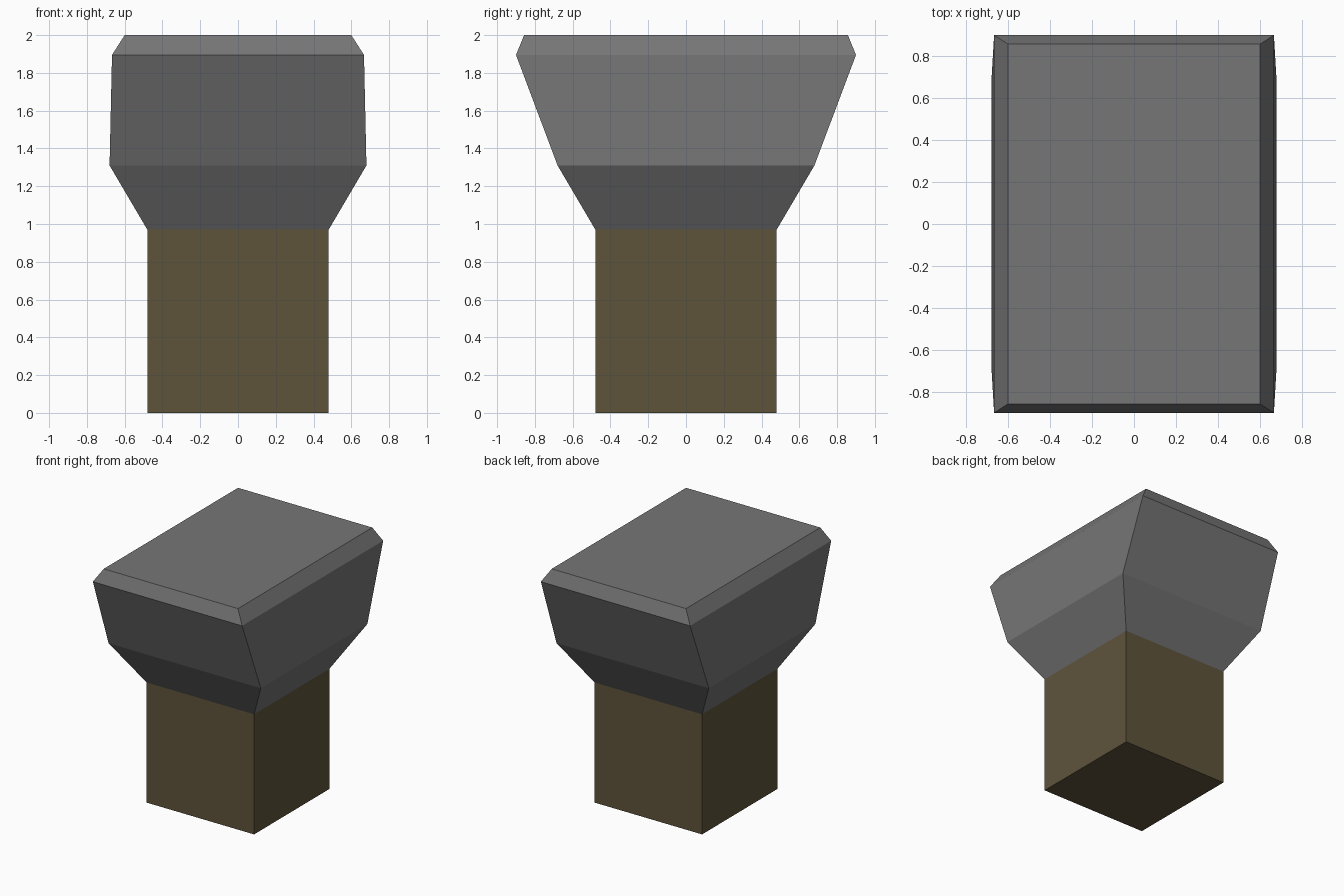
import bpy, bmesh

if "Cube" in bpy.data.objects:
    bpy.data.objects.remove(bpy.data.objects["Cube"])


def material(name, rgb):
    m = bpy.data.materials.new(name)
    m.diffuse_color = (*rgb, 1.0)
    m.use_nodes = True
    m.node_tree.nodes["Principled BSDF"].inputs["Base Color"].default_value = m.diffuse_color
    return m


def loft(name, sections, mat):
    """Closed solid through rectangular sections (half x, half y, z)."""
    bm = bmesh.new()
    rings = [[bm.verts.new((sx * x, sy * y, z))
              for sx, sy in ((-1, -1), (1, -1), (1, 1), (-1, 1))]
             for x, y, z in sections]
    for a, b in zip(rings, rings[1:]):
        for i in range(4):
            j = (i + 1) % 4
            bm.faces.new((a[i], a[j], b[j], b[i]))
    bm.faces.new(rings[0][::-1])
    bm.faces.new(rings[-1])
    bmesh.ops.recalc_face_normals(bm, faces=bm.faces)
    mesh = bpy.data.meshes.new(name)
    bm.to_mesh(mesh)
    bm.free()
    mesh.materials.append(mat)
    ob = bpy.data.objects.new(name, mesh)
    bpy.context.collection.objects.link(ob)
    return ob


grey = material("dark grey", (0.18, 0.18, 0.18))
brown = material("olive brown", (0.112, 0.087, 0.044))

# Square post
loft("post", [(0.48, 0.48, 0.0), (0.48, 0.48, 0.97)], brown)

# Flared head with a chamfered top, longer front to back
loft("head", [(0.48, 0.48, 0.97), (0.68, 0.68, 1.31),
              (0.667, 0.90, 1.895), (0.60, 0.857, 2.0)], grey)
